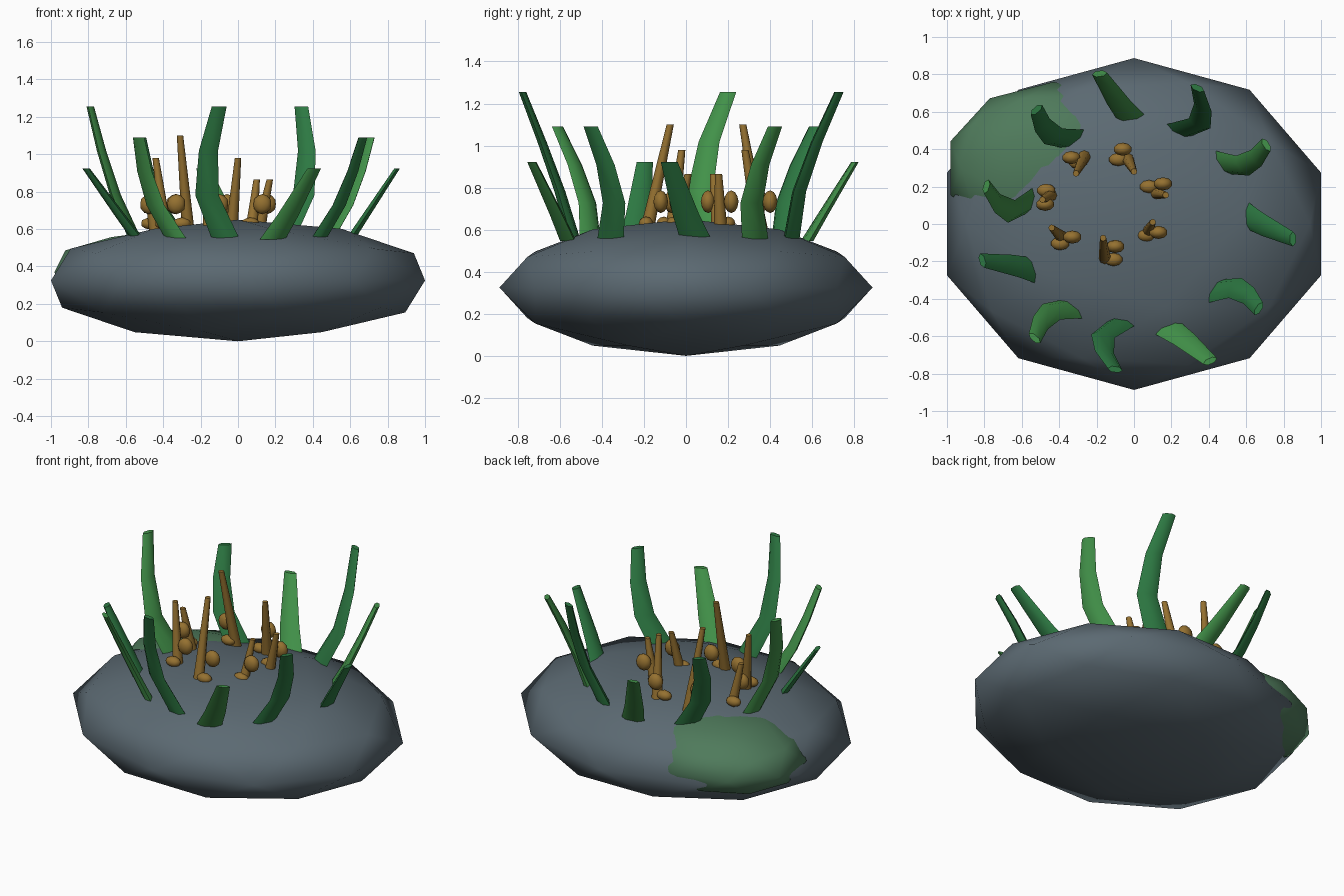
import bpy, bmesh, math
from mathutils import Vector, Matrix

if "Cube" in bpy.data.objects:
    bpy.data.objects.remove(bpy.data.objects["Cube"])


def mat(name, rgb):
    m = bpy.data.materials.new(name)
    m.diffuse_color = (*rgb, 1)
    m.use_nodes = True
    m.node_tree.nodes["Principled BSDF"].inputs["Base Color"].default_value = m.diffuse_color
    return m


STONE = mat("slate grey", (0.105, 0.142, 0.168))
MOSS = mat("moss green", (0.078, 0.195, 0.105))
LEAF_DARK = mat("deep green", (0.026, 0.190, 0.055))
LEAF_LIGHT = mat("bright green", (0.055, 0.290, 0.068))
OCHRE = mat("ochre brown", (0.300, 0.165, 0.030))


def finish(name, bm, material, sharp=None):
    bmesh.ops.recalc_face_normals(bm, faces=bm.faces[:])
    me = bpy.data.meshes.new(name)
    bm.to_mesh(me)
    bm.free()
    for p in me.polygons:
        p.use_smooth = True
    if sharp:
        me.set_sharp_from_angle(angle=math.radians(sharp))
    me.materials.append(material)
    ob = bpy.data.objects.new(name, me)
    bpy.context.scene.collection.objects.link(ob)
    return ob


def ellipsoid(name, centre, radii, material, subdivisions=2):
    bm = bmesh.new()
    bmesh.ops.create_icosphere(bm, subdivisions=subdivisions, radius=1)
    bmesh.ops.transform(bm, verts=bm.verts[:], matrix=Matrix.Translation(centre) @ Matrix.Diagonal((*radii, 1)))
    return finish(name, bm, material)


def loft(name, rings, material, sharp):
    """Skin a list of equal-length closed rings and cap both ends."""
    bm = bmesh.new()
    rows = [[bm.verts.new(p) for p in ring] for ring in rings]
    n = len(rows[0])
    for a, b in zip(rows, rows[1:]):
        for k in range(n):
            bm.faces.new((a[k], a[(k + 1) % n], b[(k + 1) % n], b[k]))
    bm.faces.new(rows[0][::-1])
    bm.faces.new(rows[-1])
    return finish(name, bm, material, sharp)


# Boulder and the moss cushion bulging out of its back left side
ellipsoid("rock", (0, 0, 0.325), (1.0515, 0.887, 0.325), STONE)
ellipsoid("moss_patch", (-0.43, 0.30, 0.37), (0.58, 0.46, 0.22), MOSS)

# Ring of eleven ribbon leaves, in three heights, swaying sideways in threes
LEAF_BASES = [(0.60, 0.05), (0.47, 0.33), (0.235, 0.50), (-0.02, 0.575),
              (-0.32, 0.455), (-0.55, 0.13), (-0.535, -0.25), (-0.33, -0.455),
              (-0.065, -0.53), (0.185, -0.56), (0.43, -0.36)]
LEAF_TOPS = (0.923, 1.09, 1.255)
LEAF_SWAY = ((0, 0.05, 0.09, 0.13), (0, 0.075, 0.08, 0.05), (0, 0.09, 0.07, 0.0))
LENS = [(-0.5, 0), (-0.25, -0.5), (0.25, -0.5), (0.5, 0), (0.25, 0.5), (-0.25, 0.5)]

for i, (bx, by) in enumerate(LEAF_BASES):
    ang = i * math.tau / 11
    out = Vector((math.cos(ang), math.sin(ang), 0))
    side = Vector((-out.y, out.x, 0))
    sign = -1 if (i // 3) % 2 == 0 else 1
    base_z, top_z = 0.545, LEAF_TOPS[i % 3]
    rings = []
    for j in range(4):
        t = j / 3
        c = Vector((bx, by, base_z + (top_z - base_z) * t))
        c += out * 0.25 * t + side * sign * LEAF_SWAY[i % 3][j]
        w, th = 0.15 - 0.07 * t, 0.05 - 0.02 * t
        rings.append([c + side * u * w + out * v * th for u, v in LENS])
    loft(f"leaf_{i + 1}", rings, LEAF_LIGHT if i % 2 else LEAF_DARK, 50)

# Seven ochre clusters: stalk base, stalk tip, upper bud, lower bud (x, y)
CLUSTERS = [
    ((0.11, 0.165), (0.17, 0.155), (0.155, 0.215), (0.08, 0.20)),
    ((-0.035, 0.35), (0.0, 0.28), (-0.06, 0.40), (-0.085, 0.345)),
    ((-0.265, 0.36), (-0.31, 0.27), (-0.335, 0.355), (-0.30, 0.33)),
    ((-0.44, 0.155), (-0.49, 0.13), (-0.475, 0.105), (-0.47, 0.18)),
    ((-0.385, -0.07), (-0.44, -0.02), (-0.33, -0.07), (-0.395, -0.105)),
    ((-0.155, -0.19), (-0.165, -0.075), (-0.10, -0.12), (-0.11, -0.19)),
    ((0.07, -0.05), (0.10, 0.01), (0.13, -0.045), (0.065, -0.06)),
]
STALK_TOPS = (0.865, 0.98, 1.10)
for i, (base, tip, upper, lower) in enumerate(CLUSTERS):
    rings = []
    for (x, y), z, r in ((base, 0.58, 0.034), (tip, STALK_TOPS[i % 3], 0.017)):
        rings.append([Vector((x + r * math.cos(k * math.tau / 8),
                              y + r * math.sin(k * math.tau / 8), z)) for k in range(8)])
    loft(f"stalk_{i + 1}", rings, OCHRE, 60)
    ellipsoid(f"upper_bud_{i + 1}", (*upper, 0.733), (0.05, 0.035, 0.054), OCHRE)
    ellipsoid(f"lower_bud_{i + 1}", (*lower, 0.63), (0.05, 0.035, 0.032), OCHRE)
